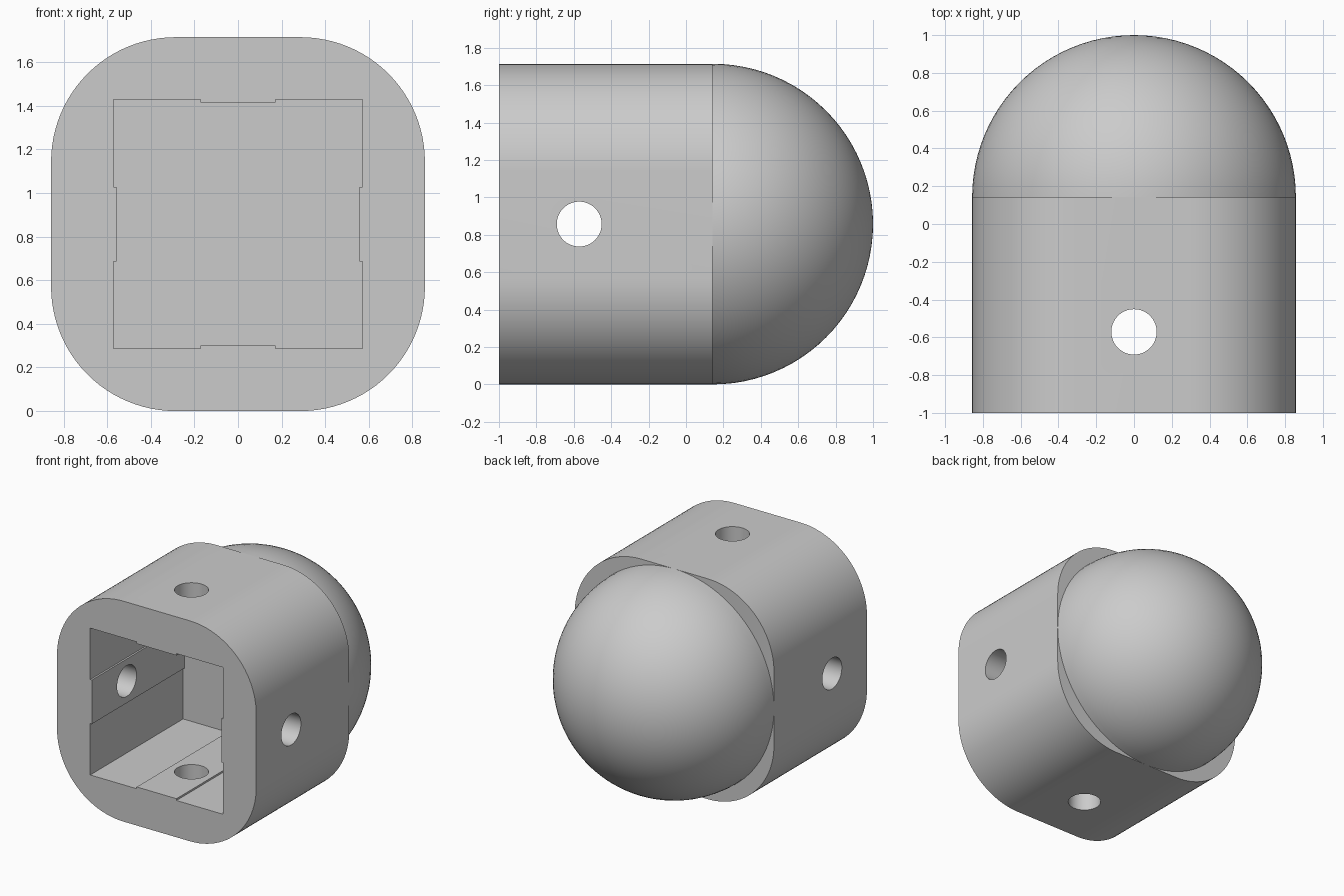
import bpy, bmesh, math
from mathutils import Vector, Matrix

HALF = 0.857          # half width of the block, also dome radius and centre height
FRONT, BACK = -1.0, 0.143
FLAT = 0.286          # half length of the flat on each outer side
CAVITY = 0.571        # half width of the socket
RIDGE, RIDGE_IN = 0.171, 0.557
HOLE_R, HOLE_Y = 0.12, -0.571

cube = bpy.data.objects.get("Cube")
if cube:
    bpy.data.objects.remove(cube, do_unlink=True)

grey = bpy.data.materials.new("plain_grey")
grey.use_nodes = True
grey.diffuse_color = (0.6, 0.6, 0.6, 1)
grey.node_tree.nodes["Principled BSDF"].inputs["Base Color"].default_value = (0.6, 0.6, 0.6, 1)


def add_object(name, bm):
    bmesh.ops.recalc_face_normals(bm, faces=bm.faces)
    mesh = bpy.data.meshes.new(name)
    bm.to_mesh(mesh)
    bm.free()
    obj = bpy.data.objects.new(name, mesh)
    bpy.context.collection.objects.link(obj)
    mesh.materials.append(grey)
    return obj


def four_sides(points):
    """Repeat one side's (x, z) points around the centre in quarter turns."""
    return [Matrix.Rotation(k * math.pi / 2, 2) @ Vector(p)
            for k in range(4) for p in points]


def prism(name, outline, y0, y1):
    """Extrude an (x, z) outline along y."""
    bm = bmesh.new()
    face = bm.faces.new([bm.verts.new((p.x, y0, p.y + HALF)) for p in outline])
    new = bmesh.ops.extrude_face_region(bm, geom=[face])["geom"]
    bmesh.ops.translate(bm, vec=(0, y1 - y0, 0),
                        verts=[v for v in new if isinstance(v, bmesh.types.BMVert)])
    return add_object(name, bm)


def drill(name, rotation):
    bm = bmesh.new()
    bmesh.ops.create_cone(bm, cap_ends=True, segments=64, radius1=HOLE_R,
                          radius2=HOLE_R, depth=3,
                          matrix=Matrix.Translation((0, HOLE_Y, HALF)) @ rotation)
    return add_object(name, bm)


def smooth(obj):
    bpy.ops.object.select_all(action="DESELECT")
    obj.select_set(True)
    bpy.context.view_layer.objects.active = obj
    bpy.ops.object.shade_smooth_by_angle(angle=math.radians(30))


# Rounded square block
radius = HALF - FLAT
corner = [(FLAT + radius * math.cos(a), FLAT + radius * math.sin(a))
          for a in (i * math.pi / 48 for i in range(25))]
block = prism("socket_block", four_sides(corner), FRONT, BACK)

# Square socket with a low ridge along each wall
side = [(CAVITY, -CAVITY), (CAVITY, -RIDGE), (RIDGE_IN, -RIDGE),
        (RIDGE_IN, RIDGE), (CAVITY, RIDGE)]
cutters = [prism("socket_cutter", four_sides(side), FRONT - 0.2, BACK - 0.002)]

# Cross holes through all four walls
cutters.append(drill("vertical_hole_cutter", Matrix.Identity(4)))
cutters.append(drill("side_hole_cutter", Matrix.Rotation(math.pi / 2, 4, "Y")))

bpy.context.view_layer.objects.active = block
for cutter in cutters:
    mod = block.modifiers.new(cutter.name, "BOOLEAN")
    mod.operation = "DIFFERENCE"
    mod.solver = "EXACT"
    mod.object = cutter
    bpy.ops.object.modifier_apply(modifier=mod.name)
    bpy.data.objects.remove(cutter, do_unlink=True)
smooth(block)

# Hemispherical dome on the back
bm = bmesh.new()
bmesh.ops.create_uvsphere(bm, u_segments=96, v_segments=48, radius=HALF,
                          matrix=Matrix.Translation((0, BACK, HALF))
                          @ Matrix.Rotation(-math.pi / 2, 4, "X"))
bmesh.ops.delete(bm, geom=[v for v in bm.verts if v.co.y < BACK - 0.001], context="VERTS")
smooth(add_object("dome", bm))
